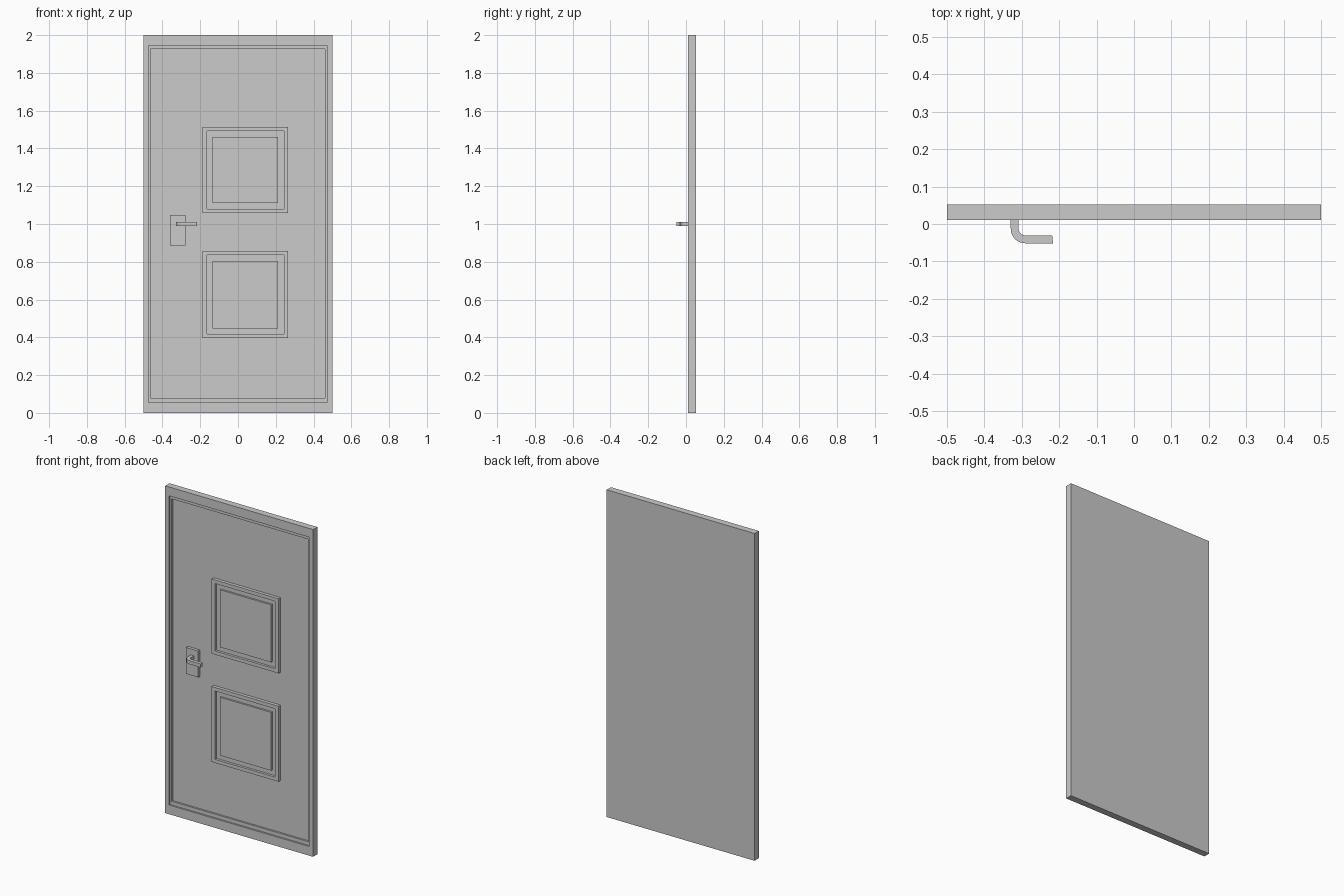
import bpy, bmesh, math

if "Cube" in bpy.data.objects:
    bpy.data.objects.remove(bpy.data.objects["Cube"])

FRONT, FIELD, BACK = 0.011, 0.032, 0.052


def make_object(name, bm):
    bmesh.ops.recalc_face_normals(bm, faces=bm.faces)
    mesh = bpy.data.meshes.new(name)
    bm.to_mesh(mesh)
    bm.free()
    obj = bpy.data.objects.new(name, mesh)
    bpy.context.collection.objects.link(obj)
    return obj


def skin(name, loops):
    """Join successive closed loops of points and cap both ends."""
    bm = bmesh.new()
    rings = [[bm.verts.new(p) for p in loop] for loop in loops]
    for a, b in zip(rings, rings[1:]):
        n = len(a)
        for i in range(n):
            bm.faces.new((a[i], a[(i + 1) % n], b[(i + 1) % n], b[i]))
    bm.faces.new(rings[0])
    bm.faces.new(rings[-1])
    return make_object(name, bm)


def rect(x0, x1, z0, z1, y):
    return [(x0, y, z0), (x1, y, z0), (x1, y, z1), (x0, y, z1)]


# Door slab with a stepped recess on the front
slab = (-0.5, 0.5, 0.0, 2.0)
rim = (-0.475, 0.472, 0.056, 1.946)
step = (-0.463, 0.461, 0.078, 1.926)
skin("door_slab", [rect(*slab, BACK), rect(*slab, FRONT), rect(*rim, FRONT),
                   rect(*rim, 0.021), rect(*step, 0.021), rect(*step, FIELD)])

# Two raised panels: frame, groove, raised centre
for name, z0, z1 in (("lower_panel", 0.396, 0.857), ("upper_panel", 1.058, 1.514)):
    outer = (-0.187, 0.266, z0, z1)
    frame = (-0.165, 0.243, z0 + 0.022, z1 - 0.022)
    centre = (-0.134, 0.213, z0 + 0.052, z1 - 0.053)
    skin(name, [rect(*outer, FIELD + 0.003), rect(*outer, FRONT + 0.001),
                rect(*frame, FRONT + 0.001), rect(*frame, 0.027),
                rect(*centre, 0.027), rect(*centre, 0.016)])

# Handle backplate
plate = (-0.361, -0.279, 0.887, 1.048)
skin("handle_plate", [rect(*plate, FIELD + 0.003), rect(*plate, 0.014)])

# Lever handle: square bar swept round a bend
path = [(-0.319, 0.020, 1, 0), (-0.319, -0.012, 1, 0)]
for i in range(1, 9):
    a = math.radians(90 * i / 8)
    path.append((-0.291 - 0.028 * math.cos(a), -0.013 - 0.028 * math.sin(a),
                 math.cos(a), math.sin(a)))
path.append((-0.2175, -0.041, -0.12, 1))
loops = []
for x, y, nx, ny in path:
    h = 0.0105
    loops.append([(x + s * nx * h, y + s * ny * h, z)
                  for s, z in ((-1, 0.989), (1, 0.989), (1, 1.011), (-1, 1.011))])
lever = skin("lever_handle", loops)
bpy.context.view_layer.objects.active = lever
lever.select_set(True)
bpy.ops.object.shade_smooth_by_angle(angle=math.radians(30))
